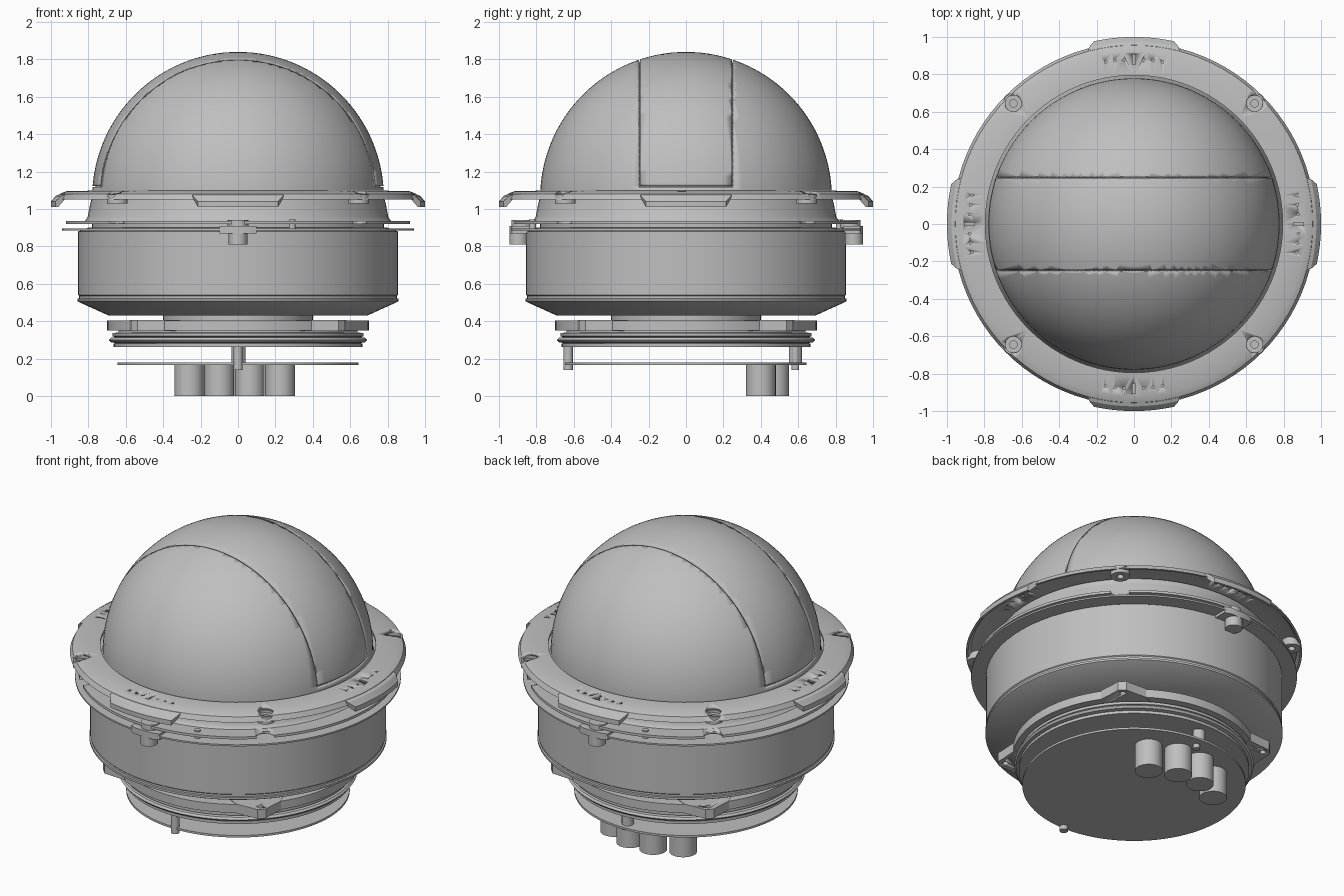
import bpy, bmesh, math
from mathutils import Matrix, Vector

cube = bpy.data.objects.get("Cube")
if cube:
    bpy.data.objects.remove(cube, do_unlink=True)

GREY = (0.52, 0.52, 0.52, 1)
grey = bpy.data.materials.new("plain grey")
grey.use_nodes = True
grey.diffuse_color = GREY
grey.node_tree.nodes["Principled BSDF"].inputs["Base Color"].default_value = GREY

SIDES = [i * math.pi / 2 for i in range(4)]
CORNERS = [a + math.pi / 4 for a in SIDES]


def finish(name, bm):
    bmesh.ops.recalc_face_normals(bm, faces=bm.faces)
    mesh = bpy.data.meshes.new(name)
    bm.to_mesh(mesh)
    bm.free()
    ob = bpy.data.objects.new(name, mesh)
    bpy.context.collection.objects.link(ob)
    mesh.materials.append(grey)
    bpy.ops.object.select_all(action='DESELECT')
    ob.select_set(True)
    bpy.context.view_layer.objects.active = ob
    bpy.ops.object.shade_smooth_by_angle(angle=math.radians(28))
    return ob


def lathe(name, profile, halves=None, turn=0, n=96):
    """Spin a closed (radius, z) profile; halves gives each point's half angle for an arc."""
    bm = bmesh.new()
    count = n + 1 if halves else n
    rings = []
    for i in range(count):
        ring = []
        for k, (r, z) in enumerate(profile):
            a = turn + halves[k] * (2 * i / n - 1) if halves else math.tau * i / n
            ring.append(bm.verts.new((r * math.cos(a), r * math.sin(a), z)))
        rings.append(ring)
    m = len(profile)
    for i in range(n):
        a, b = rings[i], rings[(i + 1) % count]
        for k in range(m):
            j = (k + 1) % m
            if profile[k][0] or profile[j][0]:
                bm.faces.new((a[k], b[k], b[j], a[j]))
    if halves:
        bm.faces.new(rings[0])
        bm.faces.new(rings[-1])
    bmesh.ops.remove_doubles(bm, verts=bm.verts, dist=1e-5)
    return finish(name, bm)


def disc(name, r, z0, z1):
    return lathe(name, [(0, z0), (r, z0), (r, z1), (0, z1)])


def add_rod(bm, x, y, r, z0, z1, n=24):
    bmesh.ops.create_cone(bm, cap_ends=True, segments=n, radius1=r, radius2=r, depth=z1 - z0,
                          matrix=Matrix.Translation((x, y, (z0 + z1) / 2)))


def rod(name, x, y, r, z0, z1, n=32):
    bm = bmesh.new()
    add_rod(bm, x, y, r, z0, z1, n)
    return finish(name, bm)


def prism(name, points, z0, z1, turn=0):
    bm = bmesh.new()
    face = bm.faces.new([bm.verts.new((x, y, z0)) for x, y in points])
    new = bmesh.ops.extrude_face_region(bm, geom=[face])["geom"]
    bmesh.ops.translate(bm, vec=(0, 0, z1 - z0), verts=[v for v in new if isinstance(v, bmesh.types.BMVert)])
    bm.transform(Matrix.Rotation(turn, 4, 'Z'))
    return finish(name, bm)


def cut(target, bm):
    cutter = finish(target.name + "_cutter", bm)
    cutter.hide_render = True
    cutter.hide_set(True)
    cutter.display_type = 'WIRE'
    mod = target.modifiers.new("holes", 'BOOLEAN')
    mod.operation = 'DIFFERENCE'
    mod.solver = 'EXACT'
    mod.object = cutter


def polar(r, a):
    return r * math.cos(a), r * math.sin(a)


# Dome: panels separated by narrow seams over a solid core
R, CZ, SEAM = 0.78, 1.06, 0.003
bm = bmesh.new()
bmesh.ops.create_uvsphere(bm, u_segments=96, v_segments=64, radius=R)
bm.transform(Matrix.Translation((0, 0, CZ)))


def slice_at(co, no, clear=False):
    bmesh.ops.bisect_plane(bm, geom=bm.verts[:] + bm.edges[:] + bm.faces[:],
                           plane_co=co, plane_no=no, clear_inner=clear)


slice_at((0, 0, CZ - 0.001), (0, 0, 1), True)
for s in (-SEAM, SEAM):
    slice_at((0, 0, 1.12 + s), (0, 0, 1))
    for y in (-0.25, 0.25):
        slice_at((0, y + s, 0), (0, 1, 0))
gaps = []
for f in bm.faces:
    c = f.calc_center_median()
    side = abs(abs(c.y) - 0.25) < SEAM and c.z > 1.12 - SEAM
    foot = abs(c.y) < 0.25 and abs(c.z - 1.12) < SEAM
    if side or foot:
        gaps.append(f)
bmesh.ops.delete(bm, geom=gaps, context='FACES')
dome = finish("dome_panels", bm)
shell = dome.modifiers.new("thickness", 'SOLIDIFY')
shell.thickness = 0.014
shell.offset = -1

core = [(R - 0.015) * Vector((math.cos(t), math.sin(t))) for t in [i * math.pi / 64 for i in range(33)]]
lathe("dome_core", [(0, CZ)] + [(max(p.x, 0) if i < 32 else 0, CZ + p.y) for i, p in enumerate(core)])

# Flared collar under the dome
lathe("dome_collar", [(0, 0.92), (0.84, 0.92), (0.815, 0.94), (0.803, 0.96), (0.79, 1.03),
                      (0.78, 1.062), (0.76, 1.062), (0, 1.05)])

# Trim ring with screw holes, marker dots and slots
trim = lathe("trim_ring", [(0.795, 1.098), (0.92, 1.095), (0.955, 1.08), (0.97, 1.05),
                           (0.957, 1.05), (0.94, 1.07), (0.9, 1.08), (0.795, 1.083)])
bm = bmesh.new()
for a in CORNERS:
    add_rod(bm, *polar(0.912, a), 0.044, 1, 1.2)
for a in SIDES:
    for k in (-3, -2, -1, 1, 2, 3):
        add_rod(bm, *polar(0.88, a + k * 0.058), 0.007, 1, 1.2, 10)
    slot = Matrix.Rotation(a, 4, 'Z') @ Matrix.Translation((0.88, 0, 1.1))
    bmesh.ops.create_cube(bm, size=1, matrix=slot @ Matrix.Diagonal((0.055, 0.018, 0.2, 1)))
cut(trim, bm)

for a in SIDES:
    lathe("trim_tab", [(0.93, 1.088), (0.975, 1.07), (1, 1.04), (1, 1.01), (0.985, 1.01), (0.95, 1.06)],
          [0.265, 0.25, 0.215, 0.215, 0.215, 0.26], a, 16)

# Countersunk screw cups below the trim ring
for a in CORNERS:
    cup = lathe("screw_cup", [(0.02, 1.03), (0.055, 1.03), (0.055, 1.078), (0.043, 1.078),
                              (0.043, 1.06), (0.02, 1.06)], n=32)
    cup.location = (*polar(0.912, a), 0)

# Two thin mounting plates, the upper one notched under the screws
upper = disc("upper_plate", 0.92, 0.92, 0.936)
bm = bmesh.new()
for a in CORNERS:
    add_rod(bm, *polar(0.912, a), 0.055, 0.9, 0.96)
cut(upper, bm)
disc("lower_plate", 0.94, 0.885, 0.895)
disc("plate_spacer", 0.78, 0.88, 0.93)

# Latch brackets at front and back
for a in (SIDES[1], SIDES[3]):
    prism("latch_bracket", [(0.84, -0.1), (0.93, -0.1), (0.945, -0.06), (0.945, 0.06), (0.93, 0.1), (0.84, 0.1)],
          0.868, 0.908, a)
    x, y = polar(0.895, a)
    rod("latch_post", x, y, 0.05, 0.81, 0.87)
    rod("latch_screw", x, y * 0.98, 0.055, 0.9, 0.942)
    x, y = polar(0.87, a + 0.34)
    rod("guide_pin", x, y, 0.018, 0.89, 0.945, 16)

# Main drum
lathe("housing", [(0, 0.43), (0.69, 0.43), (0.845, 0.5), (0.858, 0.507), (0.858, 0.52), (0.85, 0.523),
                  (0.85, 0.535), (0.855, 0.54), (0.855, 0.88), (0.8, 0.9), (0, 0.9)])
disc("neck", 0.4, 0.39, 0.44)

# Base clamp with four lugs
disc("clamp_ring", 0.7, 0.35, 0.403)
for a in CORNERS:
    lug = prism("clamp_lug", [(0.6, -0.16), (0.69, -0.13), (0.76, -0.05), (0.785, -0.025), (0.785, 0.025),
                              (0.76, 0.05), (0.69, 0.13), (0.6, 0.16)], 0.348, 0.406, a)
    bm = bmesh.new()
    add_rod(bm, *polar(0.745, a), 0.018, 0.3, 0.45, 16)
    cut(lug, bm)

# Stepped gasket stack
lathe("gasket_stack", [(0, 0.262), (0.665, 0.262), (0.665, 0.28), (0.655, 0.284), (0.68, 0.288), (0.69, 0.3),
                       (0.68, 0.312), (0.655, 0.315), (0.672, 0.32), (0.672, 0.337), (0.64, 0.34),
                       (0.64, 0.352), (0, 0.352)])

# Bottom board with stand-off pins and capped tubes
disc("bottom_board", 0.645, 0.167, 0.18)
rod("front_pin", 0, -0.63, 0.025, 0.14, 0.265)
rod("back_pin", 0.02, 0.585, 0.02, 0.14, 0.265)
rod("back_pin_sleeve", 0, 0.585, 0.035, 0.18, 0.265)
for x, y in ((-0.26, 0.4), (-0.1, 0.472), (0.063, 0.472), (0.225, 0.4)):
    rod("bottom_tube", x, y, 0.08, 0, 0.17)
